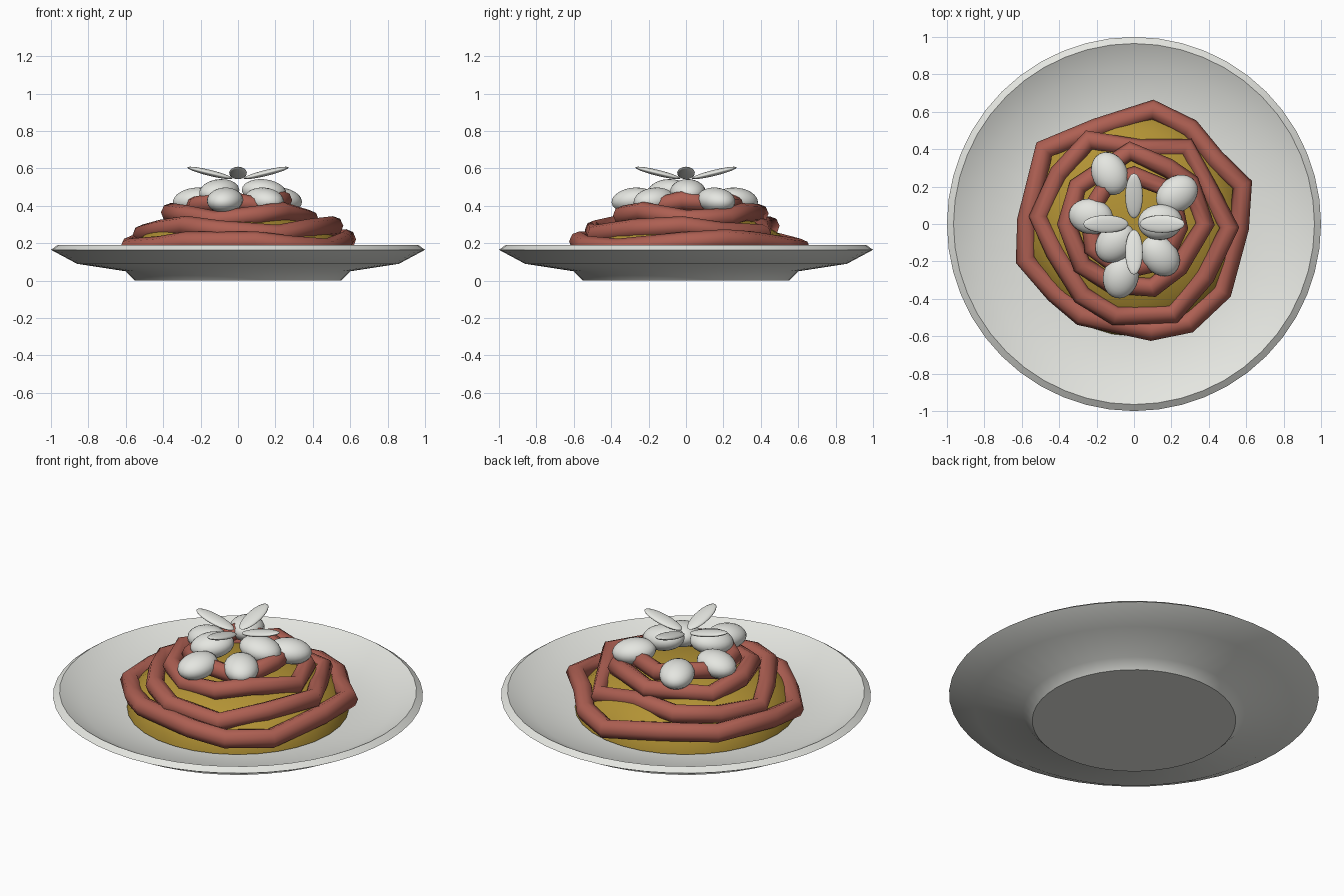
import bpy, bmesh, math
from mathutils import Matrix, Vector

cube = bpy.data.objects.get("Cube")
if cube:
    bpy.data.objects.remove(cube, do_unlink=True)


def material(name, rgb):
    mat = bpy.data.materials.new(name)
    mat.use_nodes = True
    mat.diffuse_color = (*rgb, 1)
    mat.node_tree.nodes["Principled BSDF"].inputs["Base Color"].default_value = (*rgb, 1)
    return mat


WHITE = material("warm_white", (0.78, 0.79, 0.75))
RED = material("tomato_red", (0.42, 0.115, 0.085))
YELLOW = material("pasta_yellow", (0.45, 0.29, 0.035))


def smooth(obj, degrees):
    bpy.ops.object.select_all(action="DESELECT")
    obj.select_set(True)
    bpy.context.view_layer.objects.active = obj
    bpy.ops.object.shade_smooth_by_angle(angle=math.radians(degrees))


def add_object(name, data, mat):
    obj = bpy.data.objects.new(name, data)
    bpy.context.collection.objects.link(obj)
    data.materials.append(mat)
    return obj


def lathe(name, profile, segments, mat, angle):
    """Spin a radius/height profile around the z axis."""
    bm = bmesh.new()
    verts = [bm.verts.new((r, 0, z)) for r, z in profile]
    edges = [bm.edges.new(pair) for pair in zip(verts, verts[1:])]
    bmesh.ops.spin(bm, geom=verts + edges, cent=(0, 0, 0), axis=(0, 0, 1),
                   angle=math.tau, steps=segments, use_merge=False)
    bmesh.ops.remove_doubles(bm, verts=bm.verts[:], dist=0.0001)
    bmesh.ops.recalc_face_normals(bm, faces=bm.faces[:])
    mesh = bpy.data.meshes.new(name)
    bm.to_mesh(mesh)
    bm.free()
    smooth(add_object(name, mesh, mat), angle)


def ellipsoid(name, centre, radii, heading, tilt, mat):
    """Stretched sphere, its long axis turned to a heading and tilted up."""
    bm = bmesh.new()
    bmesh.ops.create_uvsphere(bm, u_segments=24, v_segments=14, radius=1)
    turn = Matrix.Rotation(heading, 4, "Z") @ Matrix.Rotation(-tilt, 4, "Y")
    move = Matrix.Translation(centre) @ turn @ Matrix.Diagonal((*radii, 1))
    bmesh.ops.transform(bm, matrix=move, verts=bm.verts[:])
    mesh = bpy.data.meshes.new(name)
    bm.to_mesh(mesh)
    bm.free()
    smooth(add_object(name, mesh, mat), 60)


def strand(name, points, height, phase, thickness):
    """Closed, gently waving tube through points given in hundredths."""
    curve = bpy.data.curves.new(name, "CURVE")
    curve.dimensions = "3D"
    curve.bevel_depth = thickness
    curve.bevel_resolution = 2
    spline = curve.splines.new("POLY")
    spline.points.add(len(points) - 1)
    spline.use_cyclic_u = True
    for target, (x, y) in zip(spline.points, points):
        wave = 0.025 * math.sin(3 * math.atan2(y, x) + phase)
        target.co = (x / 100, y / 100, height + wave, 1)
    obj = add_object(name, curve, RED)
    bpy.ops.object.select_all(action="DESELECT")
    obj.select_set(True)
    bpy.context.view_layer.objects.active = obj
    bpy.ops.object.convert(target="MESH")
    smooth(bpy.context.view_layer.objects.active, 55)


# Plate: foot, flared underside, bevelled lip and shallow bowl
lathe("plate", [(0, 0), (0.55, 0), (0.6, 0.05), (0.86, 0.09), (1, 0.165),
                (0.965, 0.19), (0.84, 0.125), (0.6, 0.085), (0, 0.075)],
      48, WHITE, 40)

# Pasta mound under the sauce strands
dome = [(0.6 * math.cos(a), 0.09 + 0.29 * math.sin(a))
        for a in (math.pi / 2 * i / 8 for i in range(9))]
lathe("pasta_mound", dome, 32, YELLOW, 40)

# Sauce strands, from the wide bottom loop to the small top loop
strand("bottom_strand",
       [(10, 61), (30, 51), (43, 35), (58, 21), (56, -2), (47, -36), (29, -53),
        (9, -57), (-28, -49), (-42, -37), (-58, -19), (-57, 2), (-48, 40), (-20, 51)],
       0.195, 0.5, 0.055)
strand("lower_strand",
       [(-24, 45), (3, 40), (28, 41), (40, 18), (51, -2), (38, -28), (21, -48),
        (-10, -49), (-28, -38), (-42, -15), (-51, 4), (-40, 27)],
       0.27, 2.2, 0.053)
strand("upper_strand",
       [(-2, 39), (18, 30), (30, 22), (38, 0), (24, -23), (10, -34), (-12, -32),
        (-28, -22), (-36, 0), (-30, 20)],
       0.345, 4, 0.052)
strand("top_strand",
       [(0, 26), (20, 18), (24, -2), (16, -20), (-6, -25), (-22, -13), (-24, 6), (-14, 22)],
       0.41, 1.2, 0.05)

# Meatballs: an outer group lying on the strands and a raised inner pair
outer = [(-0.13, 0.27), (0.23, 0.16), (-0.23, 0.04), (-0.07, -0.28), (0.14, -0.17)]
inner = [(-0.1, -0.1), (0.14, 0.01)]
for group, spots, z in (("outer", outer, 0.43), ("inner", inner, 0.475)):
    for i, (x, y) in enumerate(spots):
        ellipsoid(f"{group}_meatball_{i + 1}", (x, y, z), (0.12, 0.095, 0.067),
                  math.atan2(y, x), -0.12, WHITE)

# Garnish: four slim leaves rising outwards
for i in range(4):
    heading = i * math.pi / 2
    centre = Vector((0.15 * math.cos(heading), 0.15 * math.sin(heading), 0.576))
    ellipsoid(f"garnish_leaf_{i + 1}", centre, (0.124, 0.047, 0.016), heading, 0.24, WHITE)
